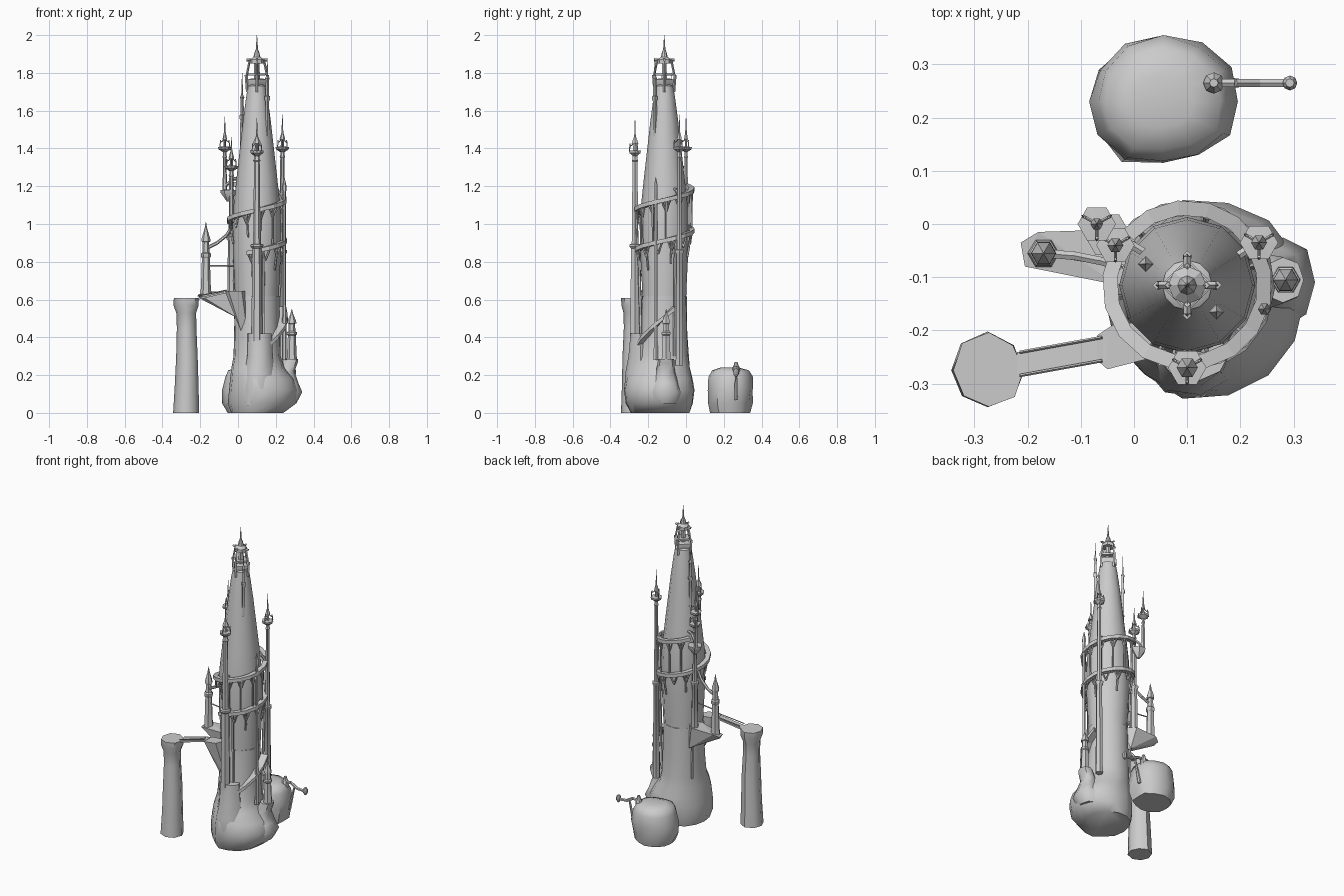
import bpy, bmesh, math, random
from mathutils import Vector

if "Cube" in bpy.data.objects:
    bpy.data.objects.remove(bpy.data.objects["Cube"])
random.seed(4)
CX, CY = 0.1, -0.115          # axis of the main tower


def finish(name, bm, smooth=True, angle=40):
    bmesh.ops.recalc_face_normals(bm, faces=bm.faces)
    me = bpy.data.meshes.new(name)
    bm.to_mesh(me)
    bm.free()
    ob = bpy.data.objects.new(name, me)
    bpy.context.collection.objects.link(ob)
    if smooth:
        bpy.ops.object.select_all(action='DESELECT')
        ob.select_set(True)
        bpy.context.view_layer.objects.active = ob
        bpy.ops.object.shade_smooth_by_angle(angle=math.radians(angle))
    return ob


def loft(bm, rings, n, jitter=0.0, rot=0.0):
    """Stack of elliptical rings (z, cx, cy, rx, ry), capped at both ends."""
    lump = [random.uniform(-1, 1) for _ in range(n)]
    loops = []
    for z, cx, cy, rx, ry in rings:
        loop = []
        for i in range(n):
            a = rot + 2 * math.pi * i / n
            k = 1 + jitter * (0.6 * lump[i] + 0.4 * random.uniform(-1, 1))
            loop.append(bm.verts.new((cx + rx * k * math.cos(a), cy + ry * k * math.sin(a), z)))
        loops.append(loop)
    for a, b in zip(loops, loops[1:]):
        for i in range(n):
            bm.faces.new((a[i], a[(i + 1) % n], b[(i + 1) % n], b[i]))
    bm.faces.new(loops[0][::-1])
    bm.faces.new(loops[-1])


def rock(name, rings, n=10, jitter=0.1):
    bm = bmesh.new()
    loft(bm, rings, n, jitter)
    return finish(name, bm, angle=50)


def turned(name, x, y, profile, n=6, rot=0.0):
    bm = bmesh.new()
    loft(bm, [(z, x, y, r, r) for z, r in profile], n, rot=rot)
    return finish(name, bm, angle=35)


def hull(name, pts):
    bm = bmesh.new()
    for p in pts:
        bm.verts.new(p)
    bmesh.ops.convex_hull(bm, input=bm.verts)
    return finish(name, bm, smooth=False)


def bar(bm, p, q, r, n=4, r2=None):
    """Straight prism between two points."""
    p, q = Vector(p), Vector(q)
    d = q - p
    res = bmesh.ops.create_cone(bm, segments=n, radius1=r, radius2=r if r2 is None else r2,
                                depth=d.length, cap_ends=True)
    rotm = d.to_track_quat('Z', 'Y').to_matrix()
    for v in res['verts']:
        v.co = rotm @ v.co + (p + q) / 2


def at(deg, r, z):
    a = math.radians(deg)
    return Vector((CX + r * math.cos(a), CY + r * math.sin(a), z))


# main spire
turned("main_tower", CX, CY, [(.30, .12), (.5, .113), (.65, .117), (.85, .127), (1.0, .128), (1.1, .123),
       (1.25, .107), (1.4, .09), (1.55, .073), (1.67, .057), (1.73, .047), (1.74, .03)], 12)

# crown lantern with four brackets
bm = bmesh.new()
loft(bm, [(z, CX, CY, r, r) for z, r in [(1.72, .044), (1.75, .05), (1.765, .05), (1.77, .03)]], 4)
loft(bm, [(z, CX, CY, r, r) for z, r in [(1.765, .016), (1.86, .014)]], 6)
loft(bm, [(z, CX, CY, r, r) for z, r in [(1.785, .046), (1.797, .046)]], 4)
loft(bm, [(z, CX, CY, r, r) for z, r in [(1.85, .036), (1.87, .036), (1.885, .018), (1.91, .012),
                                         (1.925, .006), (2.0, .001)]], 8)
for k in range(4):
    d = 90 * k
    bar(bm, at(d, .05, 1.70), at(d, .057, 1.79), .008)
    bar(bm, at(d, .055, 1.78), at(d, .036, 1.875), .006)
    bar(bm, at(d, .03, 1.868), at(d, .054, 1.868), .007)
finish("crown_lantern", bm, False)

# rock masses
rock("base_rock", [(0, .1, -.135, .14, .155), (.05, .125, -.14, .18, .178), (.12, .135, -.14, .188, .185),
     (.18, .125, -.14, .17, .18), (.24, .105, -.135, .14, .16), (.30, .1, -.125, .128, .14),
     (.42, .1, -.118, .122, .126), (.62, .1, -.115, .119, .119)], 14, .05)
rock("right_shoulder", [(.05, .26, -.11, .05, .07), (.11, .28, -.11, .062, .085), (.16, .265, -.11, .055, .07),
     (.22, .255, -.108, .045, .05), (.265, .275, -.106, .042, .046), (.285, .28, -.105, .04, .043)], 8, .04)
rock("front_buttress", [(.04, .1, -.24, .09, .07), (.13, .11, -.24, .1, .085), (.21, .11, -.245, .085, .075),
     (.3, .113, -.24, .07, .065), (.42, .112, -.245, .066, .05)], 9, .06)
rock("back_rock", [(0, .055, .23, .115, .105), (.05, .05, .23, .135, .12), (.12, .055, .23, .14, .122),
     (.19, .055, .23, .128, .118), (.225, .055, .23, .11, .098), (.24, .05, .23, .06, .05)], 12, .09)
rock("left_pillar", [(0, -.275, -.275, .07, .07), (.15, -.272, -.275, .064, .066), (.3, -.27, -.275, .058, .062),
     (.45, -.272, -.275, .052, .054), (.53, -.273, -.275, .053, .056), (.57, -.273, -.275, .068, .068),
     (.607, -.273, -.275, .068, .07)], 8, .06)

# ledges and the footbridge
hull("left_arm_ledge", [(-.213, -.035, .625), (-.205, -.08, .625), (-.18, -.015, .64), (-.03, -.01, .645),
     (-.03, -.115, .645), (-.2, -.06, .605), (0, -.03, .50), (0, -.1, .50), (-.1, -.075, .59), (.03, -.07, .645)])
hull("front_left_ledge", [(-.07, -.21, .645), (-.07, -.255, .645), (-.05, -.273, .645), (.02, -.255, .645),
     (.05, -.18, .645), (-.04, -.19, .645), (-.05, -.235, .6), (.02, -.2, .42), (.05, -.2, .42)])
bm = bmesh.new()
for s in (-1, 1):
    bar(bm, (-.215, -.263 + s * .022, .618), (-.06, -.235 + s * .022, .65), .003)
finish("bridge_rails", bm, False)
hull("footbridge", [(x, y + s * .022, z + t) for x, y, z in ((-.22, -.263, .597), (-.05, -.234, .637))
     for s in (-1, 1) for t in (0, .01)])


def minaret(name, x, y, z0, zp, top, r, step=None):
    """Hexagonal shaft, flared gallery with open lantern, needle roof."""
    prof = [(z0, r * 1.5 if step else r)]
    if step:
        prof += [(step - .01, r * 1.2), (step, r * 1.7), (step + .012, r * 1.7), (step + .015, r)]
    prof += [(zp - .05, r * .75), (zp - .045, r), (zp - .035, r * .75), (zp - .02, r * .7), (zp - .004, .034),
             (zp + .008, .036), (zp + .01, r * .6), (zp + .045, r * .5), (zp + .047, r), (zp + .055, r * .9),
             (zp + .085, .005), (top, .001)]
    turned(name, x, y, prof)
    bm = bmesh.new()
    for k in range(3):
        a = math.radians(120 * k + 30)
        c, s = math.cos(a), math.sin(a)
        bar(bm, (x + .03 * c, y + .03 * s, zp), (x + .026 * c, y + .026 * s, zp + .045), .003)
        bar(bm, (x + .028 * c, y + .028 * s, zp + .03), (x, y, zp + .05), .003)
    finish(name + "_prongs", bm, False)


minaret("front_minaret", .1, -.27, .38, 1.38, 1.56, .02, .88)
minaret("right_back_minaret", .235, -.035, .25, 1.4, 1.58, .015, .85)
minaret("left_tall_minaret", -.07, 0, 1.17, 1.4, 1.57, .012)
minaret("left_low_minaret", -.035, -.04, .6, 1.3, 1.46, .015, .92)
turned("left_gallery", -.05, -.02, [(1.12, .01), (1.165, .042), (1.18, .044), (1.182, .02)])
turned("thin_shaft", .245, -.16, [(.28, .013), (.6, .01), (1.15, .009), (1.2, .012), (1.25, .001)])

# stout little turrets
for name, x, y, z, h in (("arm_turret", -.17, -.055, .63, .38), ("shoulder_turret", .285, -.105, .27, .28)):
    turned(name, x, y, [(z, .03), (z + .1 * h, .026), (z + .5 * h, .021), (z + .52 * h, .027),
           (z + .56 * h, .027), (z + .58 * h, .019), (z + .72 * h, .017), (z + .73 * h, .024), (z + .77 * h, .023),
           (z + .9 * h, .008), (z + h, .001)])

# slender pinnacles leaning on the spire
for name, x, y, z, top in (("left_pinnacle", .022, -.075, 1.4, 1.8), ("front_pinnacle", .155, -.165, 1.5, 1.88)):
    turned(name, x, y, [(z - .1, .003), (z, .011), (z + .15, .01), (z + .16, .015), (z + .175, .015),
           (z + .18, .009), (z + .26, .008), (z + .27, .013), (z + .285, .005), (top, .001)], 4)


def ramp(name, a0, a1, z0, z1, r0, r1, h=.022):
    """Rising walkway of rectangular section around the tower."""
    bm = bmesh.new()
    n = max(2, round((a1 - a0) / 22))
    prev = None
    for i in range(n + 1):
        t = i / n
        a, z = a0 + (a1 - a0) * t, z0 + (z1 - z0) * t
        ring = [bm.verts.new(at(a, r, zz)) for r, zz in ((r0, z), (r1, z), (r1, z + h), (r0, z + h))]
        if prev:
            for k in range(4):
                bm.faces.new((prev[k], prev[(k + 1) % 4], ring[(k + 1) % 4], ring[k]))
        else:
            bm.faces.new(ring)
        prev = ring
    bm.faces.new(prev[::-1])
    finish(name, bm, False)


A0, Z0, PITCH, A1 = -110, .835, .215, 500
ramp("spiral_ramp", A0, A1, Z0, Z0 + PITCH * (A1 - A0) / 360, .132, .16)
ramp("lower_stair", -70, 20, .34, .54, .12, .165)

# columns and arch brackets under the ramp
bm = bmesh.new()
for i in range(21):
    a = A0 + 10 + 29 * i
    z = Z0 + PITCH * (a - A0) / 360
    low = z - (.19 if a > 250 else .12)
    if i % 2 == 0 or a > 250:
        bar(bm, at(a, .127 if a < 250 else .143, low), at(a, .147, z + .005), .006, 5)
    for s in (-1, 1):
        bar(bm, at(a, .143, z - .05), at(a + 9 * s, .147, z + .005 + s * .005), .005)
for a in (-75, 25, 150):
    bar(bm, at(a, .125, .3), at(a, .14, .87 + .06 * (a + 75) / 100), .008, 5)
finish("ramp_columns", bm, False)

# flying buttresses joining minarets to the tower
bm = bmesh.new()
for pts in ([(-.17, -.055, .87), (-.11, -.06, .9), (-.06, -.07, .94), (-.03, -.08, .99)],
            [(-.17, -.055, .78), (-.02, -.08, .78)],
            [(-.035, -.04, .72), (.0, -.07, .67), (.02, -.08, .62)],
            [(-.07, 0, 1.2), (-.02, -.03, 1.24), (.03, -.06, 1.235)],
            [(.235, -.035, 1.13), (.21, -.05, 1.18), (.18, -.07, 1.19)],
            [(.1, -.27, 1.03), (.1, -.24, 1.09), (.1, -.21, 1.1)]):
    for p, q in zip(pts, pts[1:]):
        bar(bm, p, q, .009 if len(pts) > 2 else .004, 6)
finish("flying_buttresses", bm, False)

# jetty on the back rock
turned("jetty_post", .15, .265, [(.2, .02), (.24, .02), (.25, .013), (.27, .008)], 8)
bm = bmesh.new()
path = [(.14, .265, .235), (.19, .265, .24), (.235, .265, .215), (.295, .265, .21)]
for p, q in zip(path, path[1:]):
    bar(bm, p, q, .009, 6)
bar(bm, (.18, .265, .07), (.215, .265, .22), .011, 6, .006)
finish("jetty_arm", bm, False)
turned("jetty_landing", .293, .265, [(.19, .006), (.205, .014), (.225, .014), (.235, .008)], 8)
